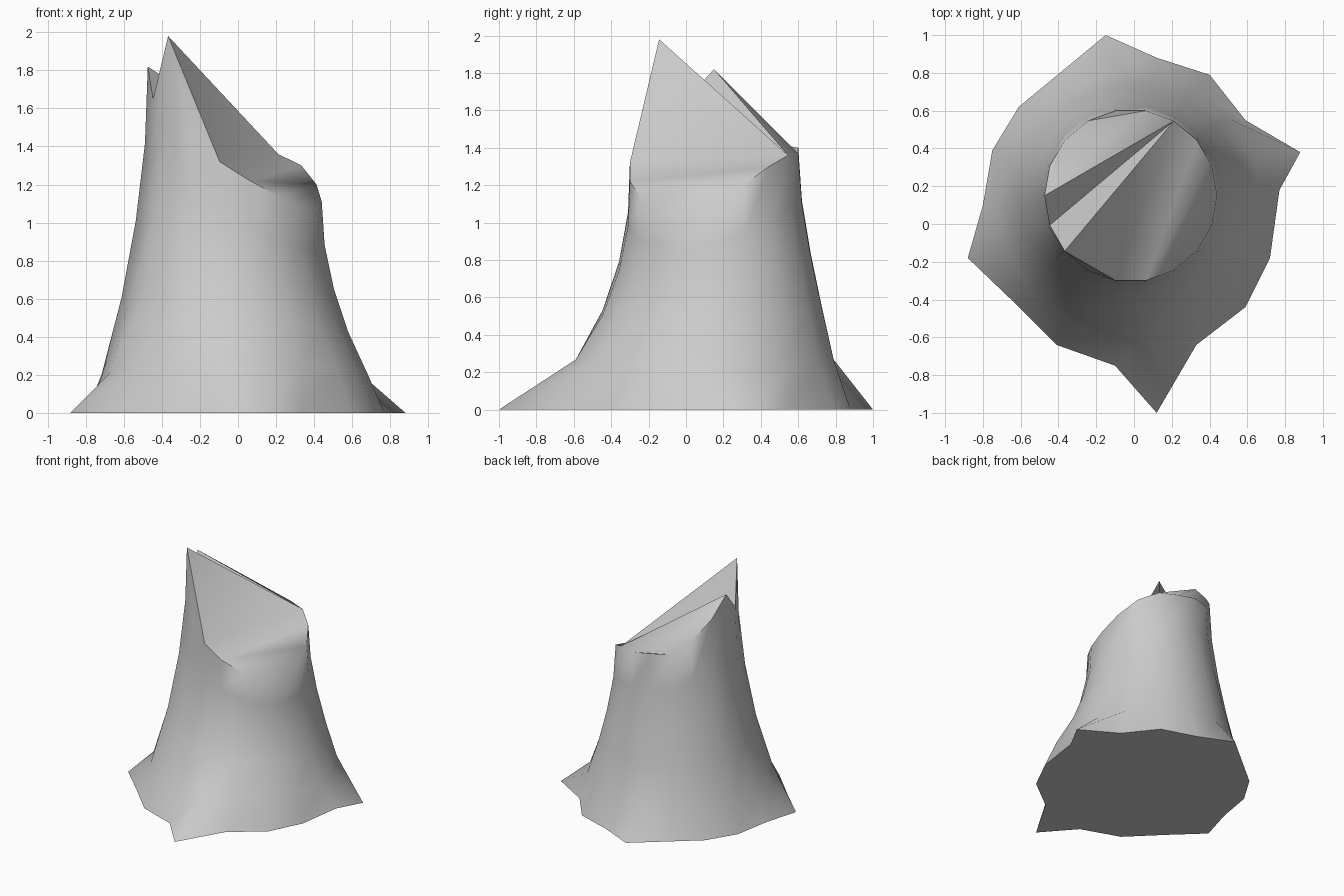
import bpy, bmesh, math

if "Cube" in bpy.data.objects:
    bpy.data.objects.remove(bpy.data.objects["Cube"])

SIDES = 18

# Flared root outline on the ground, every 20 degrees from +x
roots = [(.77, .18), (.88, .38), (.59, .55), (.40, .79), (.12, .88), (-.15, 1.0),
         (-.38, .81), (-.61, .62), (-.75, .39), (-.80, .10), (-.88, -.18), (-.64, -.41),
         (-.41, -.64), (-.10, -.75), (.12, -1.0), (.33, -.64), (.59, -.44), (.72, -.18)]

# Height of the splintered rim in each column
rim = [1.11, 1.20, 1.30, 1.36, 1.37, 1.40, 1.41, 1.52, 1.66,
       1.82, 1.65, 1.98, 1.49, 1.32, 1.22, 1.14, 1.08, 1.065]

# Trunk rings: centre y and radius, from the root flare to the rim
rings = [(.10, .70), (.14, .595), (.155, .52), (.155, .472), (.15, .457)]

bm = bmesh.new()
levels = [[bm.verts.new((x, y, 0)) for x, y in roots]]
for i, (cy, r) in enumerate(rings):
    t = i / (len(rings) - 1)
    level = []
    for k in range(SIDES):
        a = 2 * math.pi * k / SIDES
        low = .27 - .07 * math.cos(a) ** 2
        level.append(bm.verts.new((-.017 + r * math.cos(a), cy + r * math.sin(a),
                                   low + (rim[k] - low) * t)))
    levels.append(level)

# Bark walls
for lo, hi in zip(levels, levels[1:]):
    for k in range(SIDES):
        n = (k + 1) % SIDES
        bm.faces.new((lo[k], lo[n], hi[n], hi[k]))

# Underside and the broken top, folded along one chord
bm.faces.new(levels[0][::-1])
top = levels[-1]
caps = [bm.faces.new(top[2:15]), bm.faces.new(top[14:] + top[:3])]
bmesh.ops.triangulate(bm, faces=caps, ngon_method='BEAUTY')

mesh = bpy.data.meshes.new("broken_stump")
bm.to_mesh(mesh)
bm.free()
stump = bpy.data.objects.new("broken_stump", mesh)
bpy.context.collection.objects.link(stump)
bpy.context.view_layer.objects.active = stump
stump.select_set(True)
bpy.ops.object.shade_smooth_by_angle(angle=math.radians(60))
